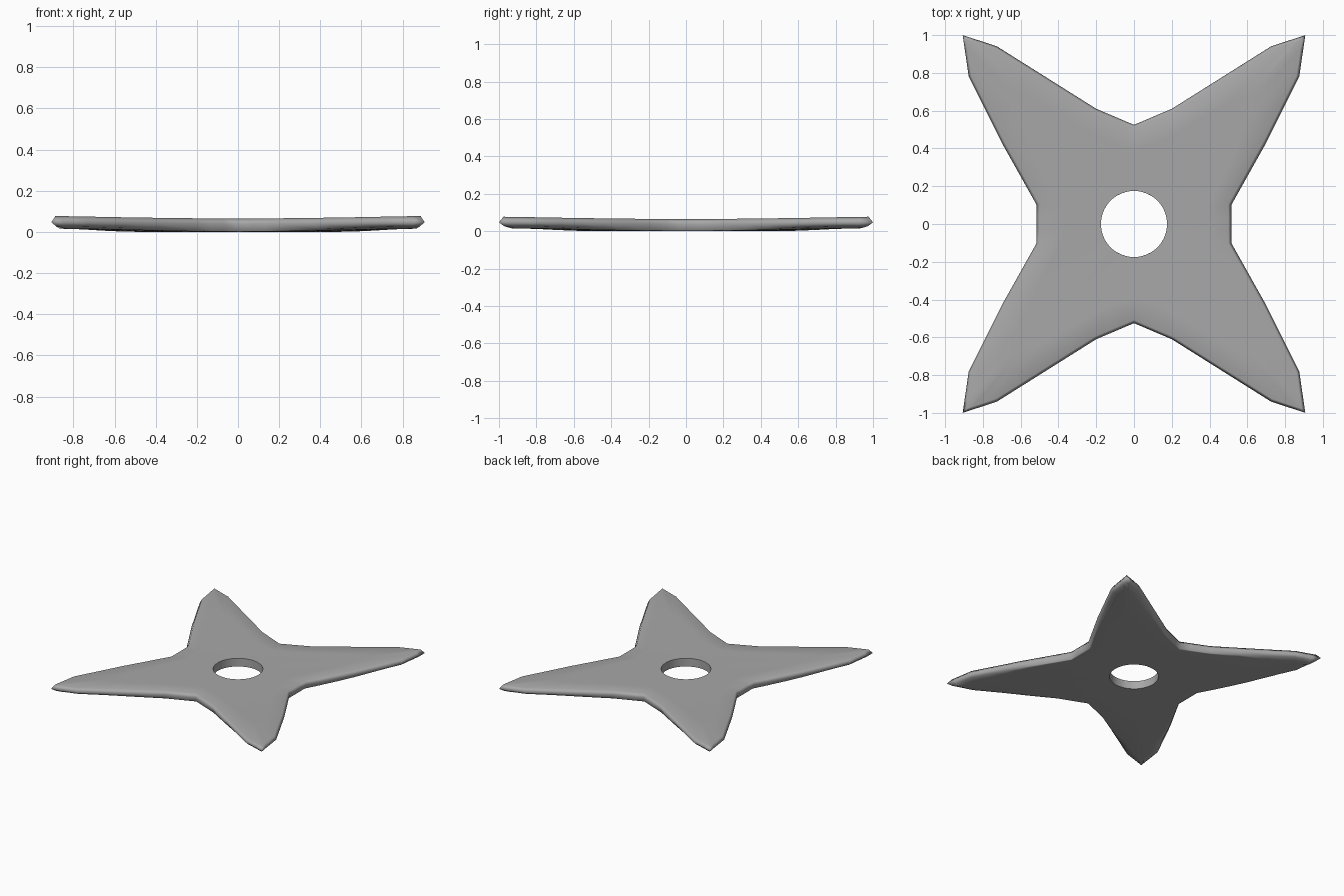
import bpy, bmesh, math
from mathutils import Vector

if "Cube" in bpy.data.objects:
    bpy.data.objects.remove(bpy.data.objects["Cube"])

HOLE_R = 0.175
SUB = 3  # subdivisions of each outline edge

# Quarter outline of the star, mirrored then rotated to a full loop
quarter = [(.515, .10), (.70, .43), (.875, .78), (.907, 1.0),
           (.725, .94), (.20, .61), (0, .525)]
half = quarter + [(-x, y) for x, y in reversed(quarter[:-1])]
corners = [Vector(p) for p in half + [(-x, -y) for x, y in half]]
outline = []
for i, a in enumerate(corners):
    b = corners[(i + 1) % len(corners)]
    outline += [a.lerp(b, k / SUB) for k in range(SUB)]
N = len(outline)


def smooth(r, lo, hi):
    t = min(1, max(0, (r - lo) / (hi - lo)))
    return t * t * (3 - 2 * t)


def inset(amount):
    """Mitred inward offset; amount depends on distance from centre."""
    pts = []
    for i, p in enumerate(outline):
        d0 = (p - outline[i - 1]).normalized()
        d1 = (outline[(i + 1) % N] - p).normalized()
        n0, n1 = Vector((-d0.y, d0.x)), Vector((-d1.y, d1.x))
        m = (n0 + n1).normalized()
        pts.append(p + m * amount(p.length) / m.dot(n0))
    return pts


# Gently dished top and bottom surfaces, and the cutting edge between them
def z_top(p): return 0.063 + 0.014 * (p.length / 1.3) ** 2
def z_bottom(p): return 0.016 * smooth(p.length, 0.4, 1.3)
def z_lip(p): return 0.003 + 0.023 * smooth(p.length, 0.4, 1.3)
def z_edge(p): return 0.038 + 0.009 * (p.length / 1.35) ** 2


top_rim = inset(lambda r: 0.016)
bottom_lip = inset(lambda r: 0.014 + 0.006 * smooth(r, 0.65, 1.1))
bottom_rim = inset(lambda r: 0.022 + 0.043 * smooth(r, 0.65, 1.1))

bm = bmesh.new()
rings = []


def add_ring(points, height):
    rings.append([bm.verts.new((p.x, p.y, height(p))) for p in points])


def between(rim, t):
    return [(p.normalized() * HOLE_R).lerp(p, t) for p in rim]


# Closed sequence of loops: hole, top face, edge, bottom chamfer and face
for t in (0, .3, .65, 1):
    add_ring(between(top_rim, t), z_top)
add_ring(outline, z_edge)
add_ring(bottom_lip, z_lip)
for t in (1, .65, .3, 0):
    add_ring(between(bottom_rim, t), z_bottom)
for k, a in enumerate(rings):
    b = rings[(k + 1) % len(rings)]
    for i in range(N):
        j = (i + 1) % N
        bm.faces.new((a[i], b[i], b[j], a[j]))
bmesh.ops.recalc_face_normals(bm, faces=bm.faces)

mesh = bpy.data.meshes.new("throwing_star")
bm.to_mesh(mesh)
bm.free()
star = bpy.data.objects.new("throwing_star", mesh)
bpy.context.collection.objects.link(star)
bpy.context.view_layer.objects.active = star
star.select_set(True)

# Dark steel colour
steel = bpy.data.materials.new("dark_steel")
steel.diffuse_color = (0.39, 0.39, 0.39, 1)
steel.use_nodes = True
steel.node_tree.nodes["Principled BSDF"].inputs["Base Color"].default_value = steel.diffuse_color
mesh.materials.append(steel)

# Soft rim, crisp hole, flat-looking faces
bpy.ops.object.shade_smooth_by_angle(angle=math.radians(75))
weighted = star.modifiers.new("flat_faces", 'WEIGHTED_NORMAL')
weighted.keep_sharp = True
